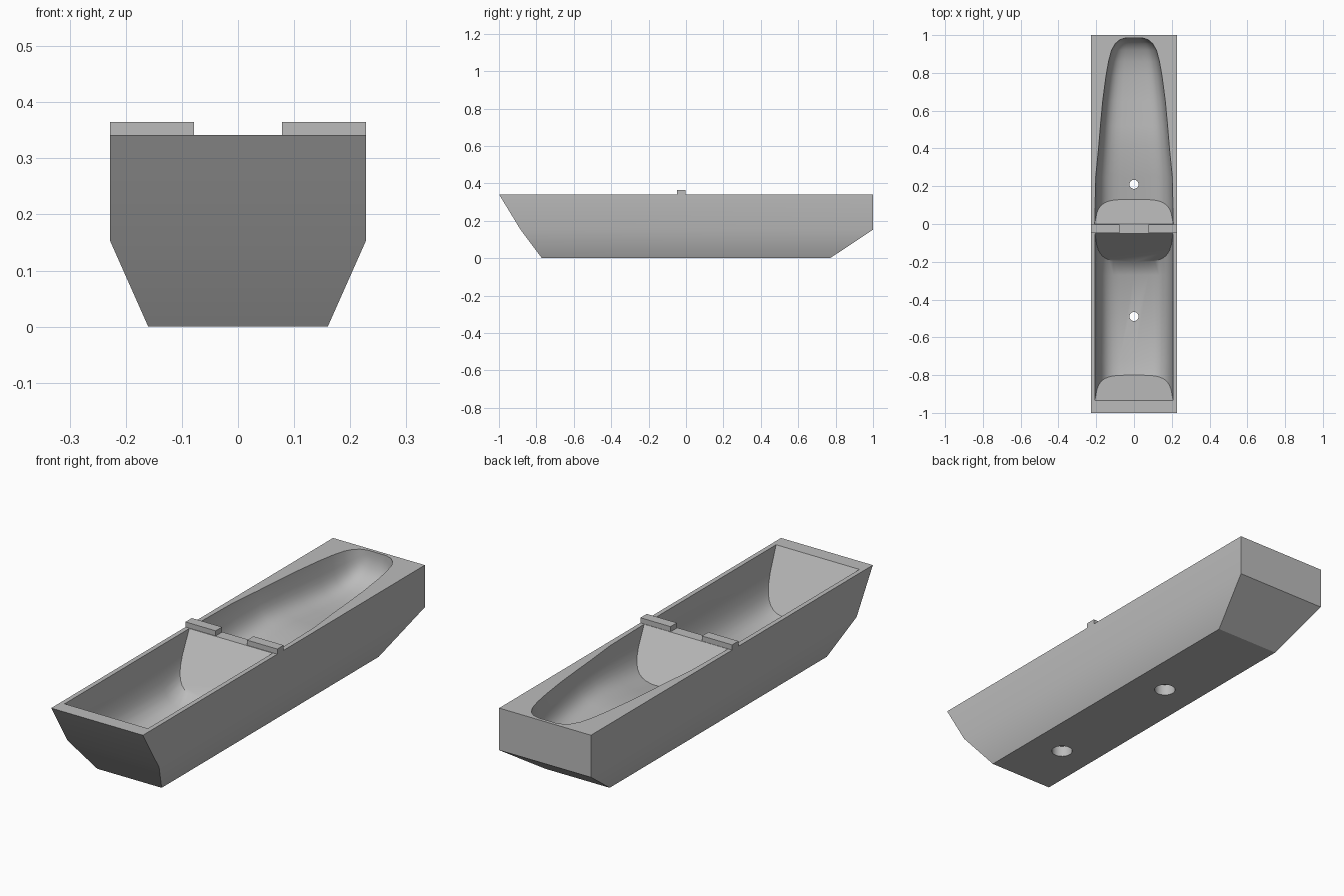
import bpy, bmesh
from math import sin, cos, pi, copysign

TOP = 0.342

cube = bpy.data.objects.get("Cube")
if cube:
    bpy.data.objects.remove(cube)

grey = bpy.data.materials.new("plain_grey")
grey.use_nodes = True
grey.diffuse_color = (0.5, 0.5, 0.5, 1)
grey.node_tree.nodes["Principled BSDF"].inputs["Base Color"].default_value = (0.5, 0.5, 0.5, 1)


def loft(name, rings):
    """Skin a row of closed rings and cap both ends."""
    bm = bmesh.new()
    rows = [[bm.verts.new(p) for p in ring] for ring in rings]
    n = len(rows[0])
    for a, b in zip(rows, rows[1:]):
        for i in range(n):
            j = (i + 1) % n
            bm.faces.new((a[i], a[j], b[j], b[i]))
    bm.faces.new(rows[0])
    bm.faces.new(rows[-1])
    bmesh.ops.recalc_face_normals(bm, faces=bm.faces)
    mesh = bpy.data.meshes.new(name)
    bm.to_mesh(mesh)
    bm.free()
    mesh.materials.append(grey)
    obj = bpy.data.objects.new(name, mesh)
    bpy.context.collection.objects.link(obj)
    return obj


def plan(half_width, front, back, z):
    return [(-half_width, front, z), (half_width, front, z),
            (half_width, back, z), (-half_width, back, z)]


def trough(floor_y, rim_y, half_width, floor_z, steps=9):
    """Rounded U section; its plane leans when the rim and floor y differ."""
    depth = TOP - floor_z
    section = []
    for i in range(2 * steps + 1):
        t = pi * i / (2 * steps)
        d = max(sin(t), 0) ** 0.5
        c = cos(t) if i != steps else 0
        x = copysign(abs(c) ** 0.5, c) * half_width * (1 - 0.1 * d)
        section.append((x, TOP - d * depth))
    lift = 0.06
    section = [(half_width, TOP + lift)] + section + [(-half_width, TOP + lift)]
    return [(x, rim_y + (floor_y - rim_y) * (TOP - z) / depth, z) for x, z in section]


def hole(name, radius, y, bottom, top):
    return loft(name, [[(radius * cos(2 * pi * i / 32), y + radius * sin(2 * pi * i / 32), z)
                        for i in range(32)] for z in (bottom, top)])


# Hull with a chine, raked front and square back
hull = loft("hull", [plan(0.16, -0.77, 0.77, 0),
                     plan(0.228, -0.885, 1, 0.153),
                     plan(0.228, -1, 1, TOP)])

# Front basin with leaning end walls, and long tapered back basin
front_basin = loft("front_basin_cutter", [
    trough(-0.80, -0.935, 0.207, 0.10),
    trough(-0.72, -0.72, 0.207, 0.085),
    trough(-0.27, -0.27, 0.207, 0.085),
    trough(-0.20, -0.05, 0.207, 0.125)])

stations = [(0.25, 0.203, 0.175), (0.41, 0.187, 0.20), (0.52, 0.178, 0.198),
            (0.65, 0.166, 0.19), (0.78, 0.149, 0.188), (0.86, 0.135, 0.197),
            (0.92, 0.119, 0.215), (0.955, 0.099, 0.24), (0.975, 0.076, 0.27),
            (0.985, 0.045, 0.31)]
back_basin = loft("back_basin_cutter",
                  [trough(0.13, 0.0, 0.208, 0.155)]
                  + [trough(y, y, w, z) for y, w, z in stations])

# Drain holes, wider on the underside
cutters = [front_basin, back_basin]
for y in (-0.49, 0.21):
    cutters.append(hole("drain_cutter", 0.024, y, -0.05, 0.25))
    cutters.append(hole("drain_recess_cutter", 0.045, y, -0.05, 0.05))

bpy.context.view_layer.objects.active = hull
for cutter in cutters:
    cutter.hide_render = True
    mod = hull.modifiers.new("cut", 'BOOLEAN')
    mod.operation = 'DIFFERENCE'
    mod.solver = 'EXACT'
    mod.object = cutter
    bpy.ops.object.modifier_apply(modifier=mod.name)
for cutter in cutters:
    bpy.data.objects.remove(cutter)

bpy.ops.object.select_all(action='DESELECT')
hull.select_set(True)
bpy.ops.object.shade_smooth_by_angle(angle=pi / 6)

# Raised tabs on the divider, one each side
for side, label in ((1, "left"), (-1, "right")):
    tab = [(side * x, y, z) for x, y, z in plan(0.075, -0.047, -0.002, 0)]
    loft(label + "_tab", [[(x + side * 0.153, y, z) for x, y, _ in tab]
                          for z in (TOP - 0.005, 0.365)])
